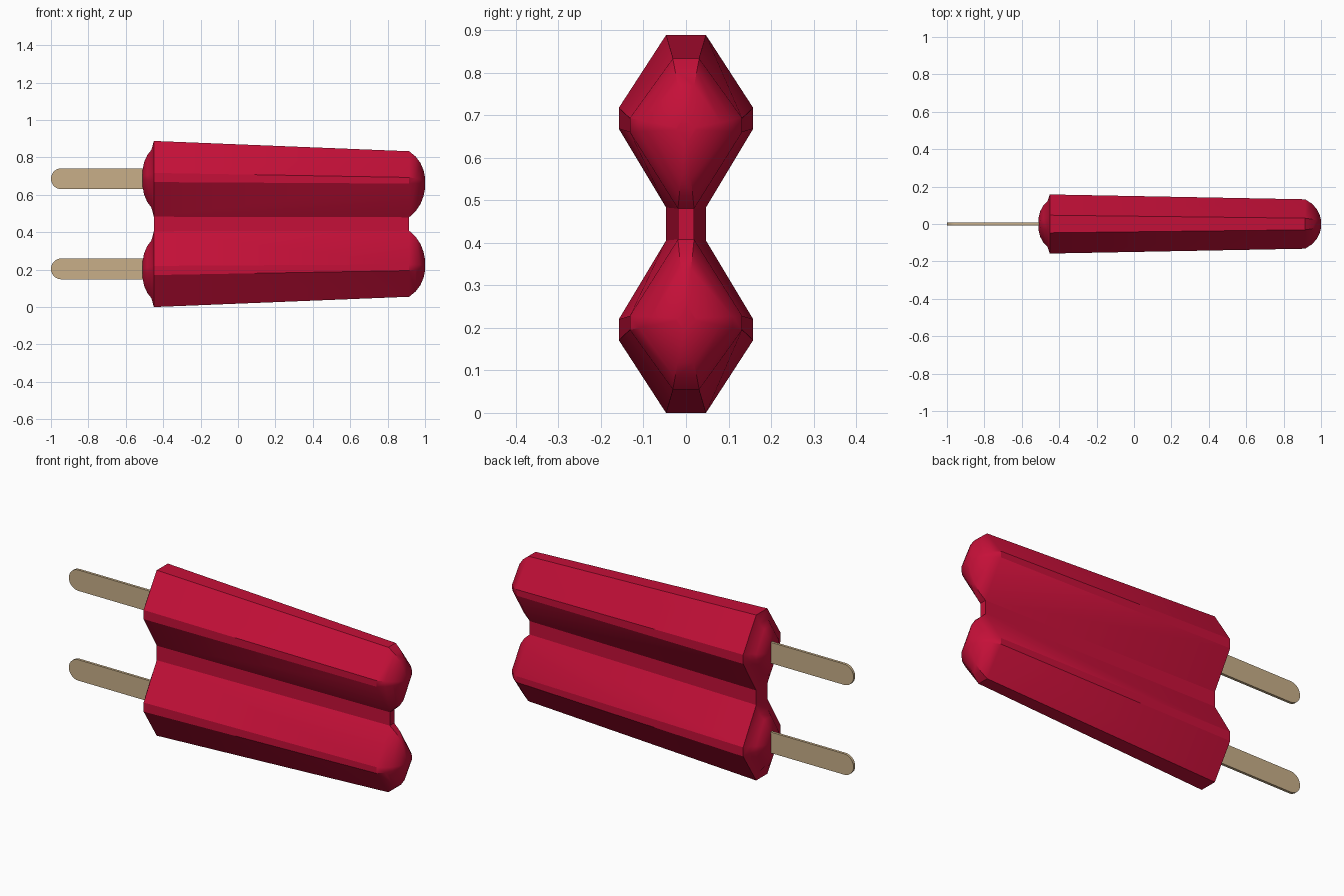
import bpy, bmesh, math

cube = bpy.data.objects.get("Cube")
if cube:
    bpy.data.objects.remove(cube)

MID = 0.444  # height of the mirror plane between the two lobes


def material(name, rgb):
    m = bpy.data.materials.new(name)
    m.use_nodes = True
    m.diffuse_color = (*rgb, 1)
    m.node_tree.nodes["Principled BSDF"].inputs["Base Color"].default_value = (*rgb, 1)
    return m


def finish(name, bm, mat):
    bmesh.ops.recalc_face_normals(bm, faces=bm.faces)
    mesh = bpy.data.meshes.new(name)
    bm.to_mesh(mesh)
    bm.free()
    mesh.materials.append(mat)
    ob = bpy.data.objects.new(name, mesh)
    bpy.context.collection.objects.link(ob)
    bpy.ops.object.select_all(action='DESELECT')
    ob.select_set(True)
    bpy.context.view_layer.objects.active = ob
    bpy.ops.object.shade_smooth_by_angle(angle=math.radians(30))
    return ob


def lobe(half, sign):
    """Eight-sided lobe section from its +y half, listed top to bottom."""
    pts = half + [(-y, z) for y, z in reversed(half)]
    return [(y, MID + sign * (z - MID)) for y, z in pts]


def bridge(bm, a, b, skip=()):
    n = len(a)
    for i in range(n):
        if i not in skip:
            j = (i + 1) % n
            bm.faces.new((a[i], a[j], b[j], b[i]))


red = material("cherry red", (0.56, 0.005, 0.04))
wood = material("pale wood", (0.58, 0.43, 0.25))

# End sections: top edge, upper side, lower side, web edge
wide = [(0.047, 0.888), (0.158, 0.717), (0.158, 0.668), (0.047, 0.483)]
slim = [(0.031, 0.833), (0.132, 0.693), (0.132, 0.660), (0.019, 0.480)]
X_WIDE, X_SLIM = -0.45, 0.915

# Rounded ends as (x, scale of the section)
wide_cap = [(-0.463, 0.76), (-0.485, 0.62), (-0.502, 0.43), (-0.510, 0.22)]
slim_cap = [(0.950, 0.83), (0.976, 0.62), (0.992, 0.39), (1.0, 0.17)]

# Ice body: two tapered lobes joined by a thin web
bm = bmesh.new()
webs = []
for sign in (1, -1):
    rims = []
    for half, x, cap in ((wide, X_WIDE, wide_cap), (slim, X_SLIM, slim_cap)):
        sec = lobe(half, sign)
        cz = sum(z for y, z in sec) / len(sec)
        rim = [bm.verts.new((x, y, z)) for y, z in sec]
        rims.append(rim)
        prev = rim
        for cx, s in cap:
            ring = [bm.verts.new((cx, y * s, cz + (z - cz) * s)) for y, z in sec]
            bridge(bm, prev, ring)
            prev = ring
        bm.faces.new(prev)
    bridge(bm, rims[0], rims[1], skip=(3,))  # the web covers side 3
    webs.append([rims[0][3], rims[0][4], rims[1][4], rims[1][3]])
bridge(bm, webs[0], webs[1])
finish("ice_body", bm, red)

# Flat sticks with rounded ends
for name, z in (("upper_stick", 0.686), ("lower_stick", 0.204)):
    r, t, steps = 0.056, 0.007, 14
    outline = [(-0.4, z + r)]
    for i in range(steps + 1):
        a = math.pi * (0.5 + i / steps)
        outline.append((-1 + r + r * math.cos(a), z + r * math.sin(a)))
    outline.append((-0.4, z - r))
    bm = bmesh.new()
    front = [bm.verts.new((x, -t, h)) for x, h in outline]
    back = [bm.verts.new((x, t, h)) for x, h in outline]
    bm.faces.new(front)
    bm.faces.new(back)
    bridge(bm, front, back)
    finish(name, bm, wood)
